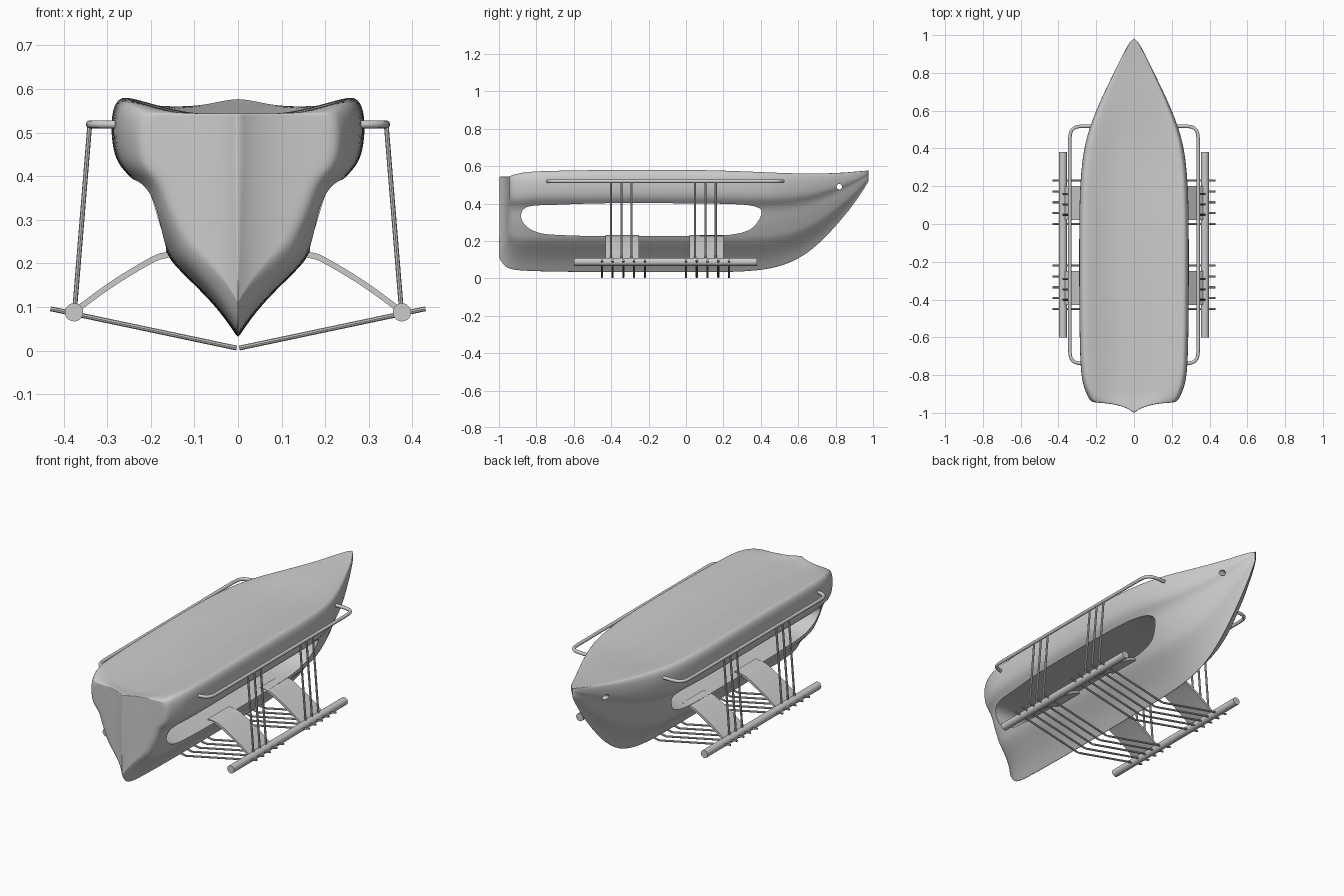
import bpy, bmesh, math
from mathutils import Vector

if "Cube" in bpy.data.objects:
    bpy.data.objects.remove(bpy.data.objects["Cube"])


def finish(name, bm, angle=40):
    bmesh.ops.recalc_face_normals(bm, faces=bm.faces)
    me = bpy.data.meshes.new(name)
    bm.to_mesh(me)
    bm.free()
    ob = bpy.data.objects.new(name, me)
    bpy.context.collection.objects.link(ob)
    activate(ob)
    if angle:
        bpy.ops.object.shade_smooth_by_angle(angle=math.radians(angle))
    return ob


def activate(ob):
    bpy.ops.object.select_all(action='DESELECT')
    ob.select_set(True)
    bpy.context.view_layer.objects.active = ob


def spline(pts, steps=4, closed=False):
    """Smooth curve through the points."""
    p, n, out = [Vector(q) for q in pts], len(pts), []
    get = (lambda i: p[i % n]) if closed else (lambda i: p[max(0, min(n - 1, i))])
    for i in range(n if closed else n - 1):
        a, b, c, d = (get(i + k) for k in (-1, 0, 1, 2))
        for s in range(steps):
            t = s / steps
            out.append(0.5 * (2*b + (c - a)*t + (2*a - 5*b + 4*c - d)*t*t + (3*b - a - 3*c + d)*t**3))
    return out if closed else out + [p[-1]]


def tube(name, pts, r, sides=12):
    """Capped round tube along a path."""
    pts = [Vector(p) for p in pts]
    bm, rings = bmesh.new(), []
    for i, p in enumerate(pts):
        d = (pts[min(i + 1, len(pts) - 1)] - pts[max(i - 1, 0)]).normalized()
        u = d.cross(Vector((0, 0, 1)) if abs(d.z) < .9 else Vector((0, 1, 0))).normalized()
        v = d.cross(u)
        angs = [2 * math.pi * k / sides for k in range(sides)]
        rings.append([bm.verts.new(p + r * (u * math.cos(a) + v * math.sin(a))) for a in angs])
    for a, b in zip(rings, rings[1:]):
        for k in range(sides):
            bm.faces.new((a[k], a[(k + 1) % sides], b[(k + 1) % sides], b[k]))
    bm.faces.new(rings[0])
    bm.faces.new(rings[-1])
    return finish(name, bm)


def prism(name, outline, depth, angle=40):
    """Closed outline pushed along a vector."""
    bm = bmesh.new()
    f = bm.faces.new([bm.verts.new(p) for p in outline])
    new = bmesh.ops.extrude_face_region(bm, geom=[f])['geom']
    bmesh.ops.translate(bm, vec=depth, verts=[v for v in new if isinstance(v, bmesh.types.BMVert)])
    return finish(name, bm, angle)


# Hull stations: y, keel height, gunwale height, half width, deck dip
stations = [
    (-1, .11, .545, .225, 0), (-.975, .06, .555, .24, .012), (-.93, .042, .565, .257, .028),
    (-.85, .036, .574, .279, .036), (-.7, .032, .578, .288, .04), (-.4, .029, .583, .292, .04),
    (0, .029, .583, .292, .04), (.2, .029, .579, .288, .038), (.35, .035, .573, .274, .033),
    (.45, .048, .568, .255, .026), (.55, .075, .564, .222, .016), (.65, .13, .561, .18, .006),
    (.75, .22, .561, .132, 0), (.85, .335, .565, .083, 0), (.93, .44, .573, .043, 0), (1, .56, .578, 0, 0)]
# Cross-section: width fraction, height fraction from keel to gunwale
side = [(0, 0), (.025, .02), (.07, .055), (.17, .127), (.34, .22), (.52, .31), (.58, .37), (.69, .49),
        (.76, .6), (.83, .66), (.93, .71), (.98, .77), (1, .87), (.985, .95), (.94, .99), (.88, 1)]
deck = [.7, .5, .3, .15, .06, 0]


def hull_point(x, y, z):
    s = max(0, min(1, (-y - .75) / .25))
    return Vector((x, y + s * .058 * (1 - math.exp(-abs(x) / .07)), z))


bm = bmesh.new()
for sx in (1, -1):
    grid = []
    for y, k, g, w, dip in stations:
        row = [hull_point(sx * w * a, y, k + (g - k) * b) for a, b in side]
        row += [hull_point(sx * w * a, y, g - dip * min(1, (1 - a / .88) * 1.8)) for a in deck]
        grid.append([bm.verts.new(p) for p in row])
    # Transom columns line up with the deck points
    y, k, g, w, dip = stations[0]
    cap = [grid[0][:len(side)]]
    for d in deck:
        cap.append([bm.verts.new(hull_point(sx * w * a * d / .88, y, k + (g - k) * b)) for a, b in side])
    for rows in (grid, cap):
        for r, q in zip(rows, rows[1:]):
            for i in range(len(r) - 1):
                bm.faces.new((r[i], r[i + 1], q[i + 1], q[i]))
bmesh.ops.remove_doubles(bm, verts=bm.verts, dist=1e-4)
hull = finish('hull', bm, 0)

# Side-to-side opening and bow hole
slot = [(-.882, .33), (-.868, .37), (-.82, .388), (-.7, .393), (-.4, .402), (.1, .4), (.3, .394),
        (.38, .38), (.405, .355), (.385, .305), (.34, .26), (.25, .235), (.1, .228), (-.4, .225),
        (-.7, .233), (-.8, .248), (-.86, .285)]
outline = [(-.5, p.x, p.y) for p in spline([(a, b, 0) for a, b in slot], 4, True)]
cutters = [prism('slot_cutter', outline, (1, 0, 0), 0),
           tube('bow_hole_cutter', [(-.3, .82, .49), (.3, .82, .49)], .015, 16)]
activate(hull)
m = hull.modifiers.new('smooth', 'SUBSURF')
m.levels = m.render_levels = 2
bpy.ops.object.modifier_apply(modifier=m.name)
for c in cutters:
    c.hide_render = True
    m = hull.modifiers.new('cut', 'BOOLEAN')
    m.operation, m.solver, m.object = 'DIFFERENCE', 'EXACT', c
    bpy.ops.object.modifier_apply(modifier=m.name)
for c in cutters:
    bpy.data.objects.remove(c)
bpy.ops.object.shade_smooth_by_angle(angle=math.radians(40))

# Outriggers, both sides
for tag, s in (('right', 1), ('left', -1)):
    tube(f'float_{tag}', [(s * .376, -.6, .088), (s * .376, .38, .088)], .021, 20)

    # Hand rail with ends bent into the hull
    half = [(.22, 0), (.285, 0), (.318, .01), (.335, .032), (.34, .07)]
    path = spline([(s * x, .517 - d, .519) for x, d in half])
    path += spline([(s * x, -.738 + d, .519) for x, d in reversed(half)])
    tube(f'rail_{tag}', path, .009)

    for g, y0 in (('rear', -.45), ('fore', 0.0)):
        # Slanted rods passing through the float
        for i in range(5):
            y = y0 + i * .0575
            tube(f'rod_{tag}_{g}_{i}', [(s * .43, y, .096), (s * .003, y, .006)], .0055, 8)
        # Uprights from float to rail
        for i in range(3):
            y = y0 + .049 + i * .055
            tube(f'upright_{tag}_{g}_{i}', [(s * .375, y, .09), (s * .34, y, .519)], .0055, 8)
        # Curved plate from hull to float
        top = spline([(.375, .098, 0), (.29, .16, 0), (.2, .214, 0), (.165, .226, 0), (.12, .232, 0)])
        loop = [(p.x, p.y) for p in top] + [(p.x - .004, p.y - .013) for p in reversed(top)]
        prism(f'plate_{tag}_{g}', [(s * x, y0 + .02, z) for x, z in loop], (0, .18, 0))
